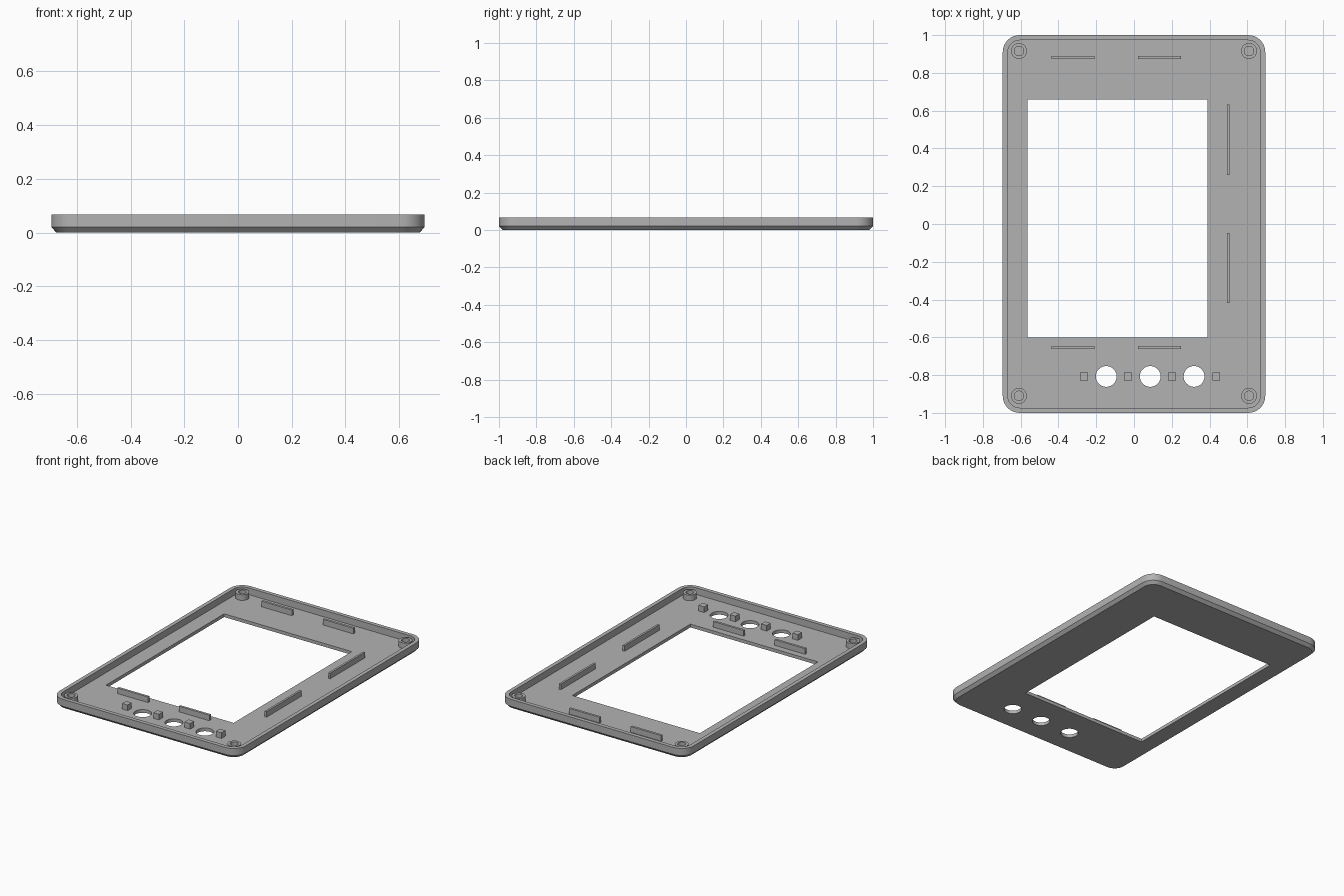
import bpy, bmesh
from math import cos, sin, pi
from mathutils import Matrix

if "Cube" in bpy.data.objects:
    bpy.data.objects.remove(bpy.data.objects["Cube"], do_unlink=True)

grey = bpy.data.materials.new("grey plastic")
grey.use_nodes = True
grey.diffuse_color = (0.45, 0.45, 0.45, 1)
grey.node_tree.nodes["Principled BSDF"].inputs["Base Color"].default_value = grey.diffuse_color

HALF_X, HALF_Y, HEIGHT = 0.695, 1.0, 0.067
FLOOR, POST_TOP = 0.022, 0.06
CHAMFER, WALL, CORNER = 0.019, 0.027, 0.09


def finish(name, bm):
    bmesh.ops.recalc_face_normals(bm, faces=bm.faces)
    mesh = bpy.data.meshes.new(name)
    bm.to_mesh(mesh)
    bm.free()
    mesh.materials.append(grey)
    obj = bpy.data.objects.new(name, mesh)
    bpy.context.collection.objects.link(obj)
    return obj


def smooth(obj):
    bpy.ops.object.select_all(action="DESELECT")
    obj.select_set(True)
    bpy.context.view_layer.objects.active = obj
    bpy.ops.object.shade_smooth_by_angle(angle=pi / 6)


def stacked(name, hx, hy, radius, profile, center=(0, 0), steps=8):
    """Rounded rectangle swept through (inset, z) pairs and capped at both ends."""
    bm = bmesh.new()
    rings = []
    for inset, z in profile:
        r = radius - inset
        ring = []
        for quarter, (sx, sy) in enumerate(((1, 1), (-1, 1), (-1, -1), (1, -1))):
            for i in range(steps + 1):
                a = (quarter + i / steps) * pi / 2
                ring.append(bm.verts.new((center[0] + sx * (hx - radius) + r * cos(a),
                                          center[1] + sy * (hy - radius) + r * sin(a), z)))
        rings.append(ring)
    for low, high in zip(rings, rings[1:]):
        for i in range(len(low)):
            j = (i + 1) % len(low)
            bm.faces.new((low[i], low[j], high[j], high[i]))
    bm.faces.new(rings[0])
    bm.faces.new(rings[-1])
    bmesh.ops.remove_doubles(bm, verts=bm.verts, dist=1e-5)
    return finish(name, bm)


def box(name, x0, x1, y0, y1, z0, z1):
    bm = bmesh.new()
    place = (Matrix.Translation(((x0 + x1) / 2, (y0 + y1) / 2, (z0 + z1) / 2))
             @ Matrix.Diagonal((x1 - x0, y1 - y0, z1 - z0, 1)))
    bmesh.ops.create_cube(bm, size=1, matrix=place)
    return finish(name, bm)


# Chamfered tray with a thin rim
cover = stacked("cover_tray", HALF_X, HALF_Y, CORNER,
                [(CHAMFER, 0), (0, 0.02), (0, HEIGHT), (WALL, HEIGHT), (WALL, FLOOR)])

# Screen window and three button holes
cutters = [box("window_cutter", -0.565, 0.388, -0.601, 0.659, -0.1, 0.2)]
for x in (-0.147, 0.086, 0.318):
    cutters.append(stacked("button_cutter", 0.055, 0.055, 0.055,
                           [(0, -0.1), (0, 0.2)], (x, -0.807), steps=12))
bpy.context.view_layer.objects.active = cover
for cutter in cutters:
    cutter.hide_render = True
    cut = cover.modifiers.new("opening", "BOOLEAN")
    cut.operation, cut.solver, cut.object = "DIFFERENCE", "EXACT", cutter
    bpy.ops.object.modifier_apply(modifier=cut.name)
    bpy.data.objects.remove(cutter, do_unlink=True)
smooth(cover)

# Hollow screw posts in the corners
for side, x in (("right", -0.609), ("left", 0.609)):
    for end, y in (("front", -0.91), ("back", 0.916)):
        smooth(stacked(f"screw_post_{end}_{side}", 0.042, 0.042, 0.042,
                       [(0, FLOOR - 0.005), (0, POST_TOP), (0.017, POST_TOP), (0.017, FLOOR)],
                       (x, y)))

# Thin ribs that locate the screen
for end, y in (("front", -0.653), ("back", 0.882)):
    for side, x in (("right", -0.324), ("left", 0.135)):
        box(f"rib_{end}_{side}", x - 0.114, x + 0.114, y - 0.008, y + 0.008,
            FLOOR - 0.005, POST_TOP)
for end, y in (("front", -0.233), ("back", 0.446)):
    box(f"side_rib_{end}", 0.492, 0.506, y - 0.186, y + 0.186, FLOOR - 0.005, POST_TOP)

# Square pegs between the button holes
for i in range(4):
    x = -0.265 + i * 0.2335
    box(f"button_peg_{i + 1}", x - 0.021, x + 0.021, -0.828, -0.786, FLOOR - 0.005, POST_TOP)
